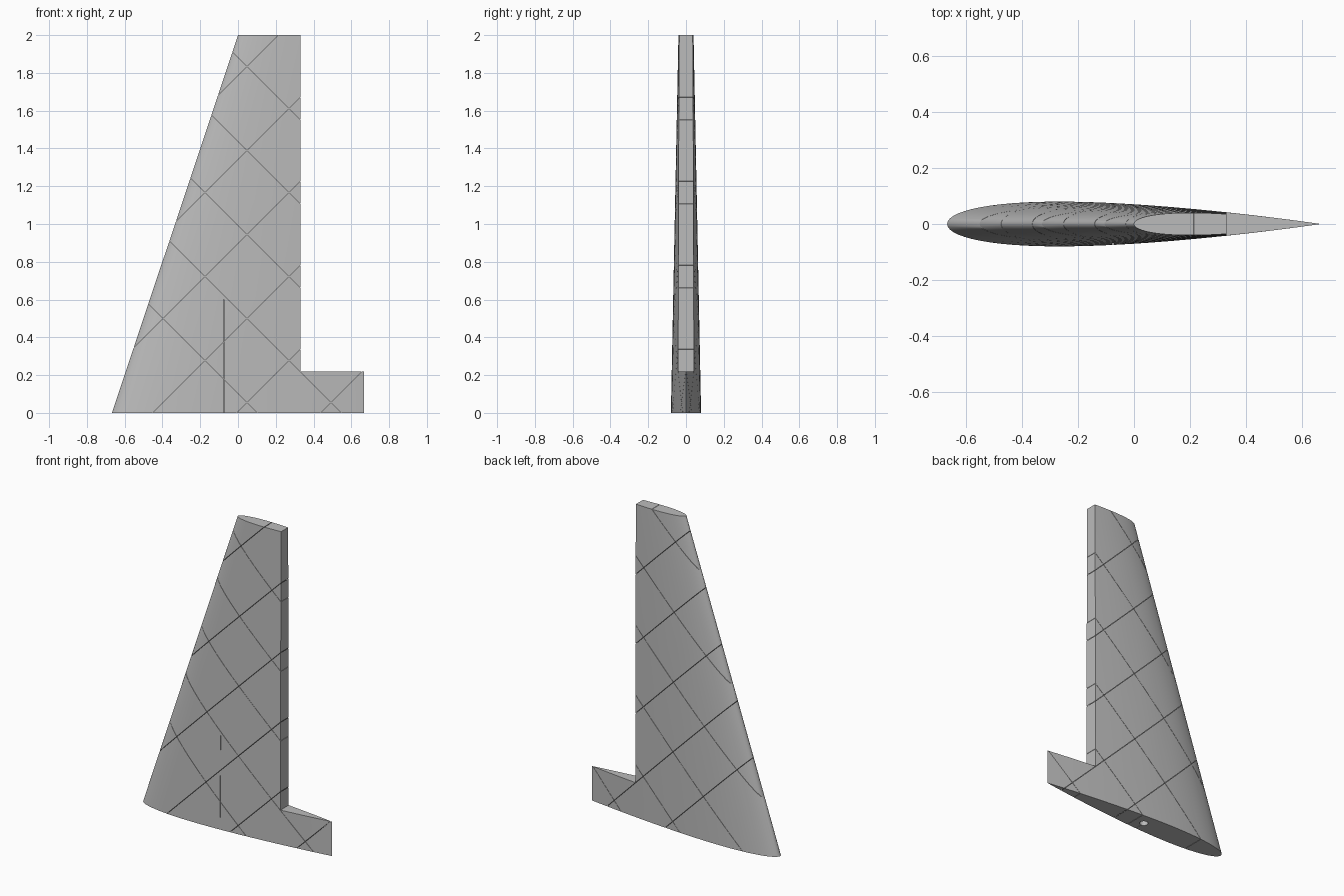
import bpy, bmesh, math
from mathutils import Matrix, Vector

if "Cube" in bpy.data.objects:
    bpy.data.objects.remove(bpy.data.objects["Cube"])

grey = bpy.data.materials.new("plain grey")
grey.diffuse_color = (0.5, 0.5, 0.5, 1)
grey.use_nodes = True
grey.node_tree.nodes["Principled BSDF"].inputs["Base Color"].default_value = grey.diffuse_color


def make_object(name, bm, helper=False):
    bmesh.ops.recalc_face_normals(bm, faces=bm.faces[:])
    mesh = bpy.data.meshes.new(name)
    bm.to_mesh(mesh)
    bm.free()
    ob = bpy.data.objects.new(name, mesh)
    bpy.context.collection.objects.link(ob)
    mesh.materials.append(grey)
    ob.hide_render = helper
    return ob


def add_box(bm, centre, size, angle=0.0):
    """Box turned about the y axis."""
    m = (Matrix.Translation(Vector(centre)) @ Matrix.Rotation(angle, 4, 'Y')
         @ Matrix.Diagonal((*size, 1)))
    bmesh.ops.create_cube(bm, size=1, matrix=m)


def half_thickness(t):
    """Symmetric 12 percent aerofoil with a closed trailing edge."""
    return 0.6 * (0.2969 * math.sqrt(t) - 0.126 * t - 0.3516 * t**2
                  + 0.2843 * t**3 - 0.1036 * t**4)


def section(lead, chord, z, n=36):
    ts = [(1 - math.cos(math.pi * i / n)) / 2 for i in range(n + 1)]
    up = [(lead + chord * t, chord * half_thickness(t), z) for t in ts]
    low = [(x, -y, z) for x, y, z in up[1:-1]]
    return up + low[::-1]


# Tapered fin lofted between root and tip sections
bm = bmesh.new()
root = [bm.verts.new(p) for p in section(-0.667, 1.333, 0)]
tip = [bm.verts.new(p) for p in section(0, 0.667, 2)]
bm.faces.new(root)
bm.faces.new(tip)
for i in range(len(root)):
    j = (i + 1) % len(root)
    bm.faces.new((root[i], root[j], tip[j], tip[i]))
fin = make_object("fin", bm)

# Notch for the moving rudder
bm = bmesh.new()
add_box(bm, (0.83, 0, 1.72), (1, 1, 3))
cutters = [make_object("rudder_notch", bm, True)]

# Spar hole with its slot through the front skin
bm = bmesh.new()
bmesh.ops.create_cone(bm, cap_ends=True, segments=32, radius1=0.025, radius2=0.025,
                      depth=1.2, matrix=Matrix.Translation((-0.075, 0, 0)))
cutters.append(make_object("spar_hole", bm, True))
bm = bmesh.new()
add_box(bm, (-0.075, -0.1, 0), (0.002, 0.2, 1.2))
cutters.append(make_object("spar_slot", bm, True))

# Thin diagonal rib slits, falling and rising
for name, sign, start, count in (("falling_slits", 1, 0.103, 5),
                                 ("rising_slits", -1, -0.437, 6)):
    bm = bmesh.new()
    for i in range(count):
        add_box(bm, (0, 0, start + 0.4447 * i), (5, 0.5, 0.002), sign * math.pi / 4)
    cutters.append(make_object(name, bm, True))

for c in cutters:
    mod = fin.modifiers.new(c.name, 'BOOLEAN')
    mod.operation, mod.object, mod.solver = 'DIFFERENCE', c, 'EXACT'

# Keep the finished cut shape, then shade it
deps = bpy.context.evaluated_depsgraph_get()
mesh = bpy.data.meshes.new_from_object(fin.evaluated_get(deps))
fin.modifiers.clear()
fin.data = mesh
for c in cutters:
    bpy.data.objects.remove(c)
bpy.ops.object.select_all(action='DESELECT')
fin.select_set(True)
bpy.context.view_layer.objects.active = fin
bpy.ops.object.shade_smooth_by_angle(angle=math.radians(30))
